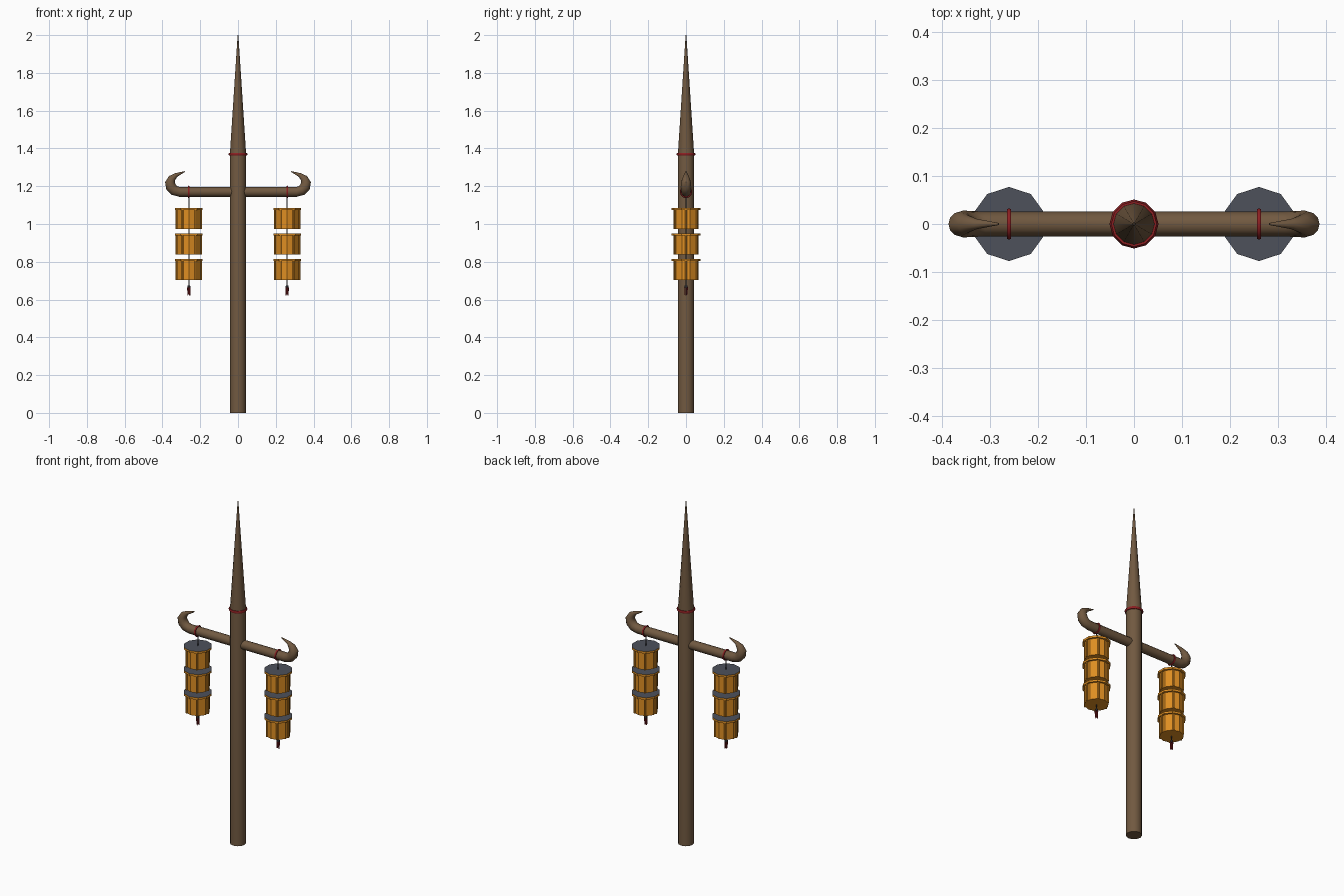
import bpy, bmesh, math
from mathutils import Vector, Matrix

if "Cube" in bpy.data.objects:
    bpy.data.objects.remove(bpy.data.objects["Cube"])


def material(name, rgb):
    m = bpy.data.materials.new(name)
    m.diffuse_color = (*rgb, 1)
    m.use_nodes = True
    m.node_tree.nodes["Principled BSDF"].inputs["Base Color"].default_value = m.diffuse_color
    return m


WOOD = material("brown wood", (0.165, 0.10, 0.052))
ORANGE = material("lantern orange", (0.73, 0.27, 0.016))
GREY = material("slate grey", (0.075, 0.083, 0.105))
RED = material("dark red", (0.27, 0.014, 0.016))
CORD = material("dark cord", (0.03, 0.03, 0.035))


def finish(name, bm, mats, smooth=None):
    bmesh.ops.recalc_face_normals(bm, faces=bm.faces)
    me = bpy.data.meshes.new(name)
    bm.to_mesh(me)
    bm.free()
    ob = bpy.data.objects.new(name, me)
    bpy.context.collection.objects.link(ob)
    for m in mats:
        me.materials.append(m)
    if smooth:
        bpy.ops.object.select_all(action='DESELECT')
        ob.select_set(True)
        bpy.context.view_layer.objects.active = ob
        bpy.ops.object.shade_smooth_by_angle(angle=math.radians(smooth))
    return ob


def sweep(bm, path, n, phase=0.0):
    """Tube through (point, radius) pairs, in a plane of constant y."""
    pts = [Vector(p) for p, r in path]
    rings = []
    for i, (p, r) in enumerate(path):
        t = (pts[min(i + 1, len(pts) - 1)] - pts[max(i - 1, 0)]).normalized()
        u = Vector((0, 1, 0))
        v = t.cross(u)
        rings.append([bm.verts.new(pts[i] + r * (math.cos(a) * u + math.sin(a) * v))
                      for a in (phase + 2 * math.pi * k / n for k in range(n))])
    for a, b in zip(rings, rings[1:]):
        for k in range(n):
            bm.faces.new((a[k], a[(k + 1) % n], b[(k + 1) % n], b[k]))
    bm.faces.new(rings[0])
    bm.faces.new(rings[-1])


def torus(name, centre, major, minor, mat, along_x=False, n=12, m=6):
    bm = bmesh.new()
    rot = Matrix.Rotation(math.pi / 2, 3, 'Y') if along_x else Matrix.Identity(3)
    g = [[bm.verts.new(Vector(centre) + rot @ Vector((
        (major + minor * math.cos(b)) * math.cos(a),
        (major + minor * math.cos(b)) * math.sin(a), minor * math.sin(b))))
        for b in (2 * math.pi * j / m for j in range(m))]
        for a in (2 * math.pi * i / n for i in range(n))]
    for i in range(n):
        for j in range(m):
            bm.faces.new((g[i][j], g[(i + 1) % n][j],
                          g[(i + 1) % n][(j + 1) % m], g[i][(j + 1) % m]))
    return finish(name, bm, [mat], 60)


# Pole with pointed top
bm = bmesh.new()
sweep(bm, [((0, 0, 0), 0.043), ((0, 0, 1.37), 0.043), ((0, 0, 2.0), 0.002)], 12)
finish("pole", bm, [WOOD], 35)
torus("pole_band", (0, 0, 1.37), 0.043, 0.008, RED)

# Crossbar ending in curled hooks
hook = [(0.31, 1.17, 0.026), (0.338, 1.178, 0.027), (0.355, 1.197, 0.028),
        (0.360, 1.219, 0.026), (0.350, 1.241, 0.020), (0.328, 1.259, 0.011),
        (0.281, 1.278, 0.002)]
path = [((-x, 0, z), r) for x, z, r in reversed(hook)] + [((x, 0, z), r) for x, z, r in hook]
bm = bmesh.new()
sweep(bm, path, 12)
finish("crossbar", bm, [WOOD], 35)

for s, side in ((-1, "left"), (1, "right")):
    x = 0.26 * s
    # Loop round the bar and hanging cord
    torus(side + "_loop", (x, 0, 1.17), 0.028, 0.005, RED, along_x=True)
    bm = bmesh.new()
    sweep(bm, [((x, 0, 1.145), 0.003), ((x, 0, 0.665), 0.003)], 6)
    finish(side + "_cord", bm, [CORD])

    # Three stacked lantern drums: rimmed cap with grey top, ribs down the sides
    for i in range(3):
        top = 1.085 - 0.135 * i
        bm = bmesh.new()
        sweep(bm, [((x, 0, top - 0.112), 0.066), ((x, 0, top - 0.012), 0.066)], 10)
        sweep(bm, [((x, 0, top - 0.012), 0.077), ((x, 0, top), 0.077)], 10)
        for k in range(6):
            a = math.pi * k / 3
            px, py = x + 0.066 * math.cos(a), 0.066 * math.sin(a)
            sweep(bm, [((px, py, top - 0.112), 0.005), ((px, py, top - 0.004), 0.005)], 6)
        bmesh.ops.recalc_face_normals(bm, faces=bm.faces)
        for f in bm.faces:
            if f.normal.z > 0.9 and f.calc_center_median().z > top - 0.002:
                f.material_index = 1
        finish(f"{side}_lantern_{i + 1}", bm, [ORANGE, GREY])

    # Tassel: knot and loose strands
    bm = bmesh.new()
    sweep(bm, [((x, 0, 0.663), 0.010), ((x, 0, 0.675), 0.008)], 6)
    finish(side + "_tassel_knot", bm, [CORD])
    bm = bmesh.new()
    for k in range(5):
        a = 2 * math.pi * k / 5 + 0.3
        c, d = math.cos(a), math.sin(a)
        sweep(bm, [((x + 0.007 * c, 0.007 * d, 0.665), 0.003),
                   ((x + 0.006 * c, 0.006 * d, 0.622 + 0.004 * (k % 2)), 0.002)], 5)
    finish(side + "_tassel", bm, [RED])
